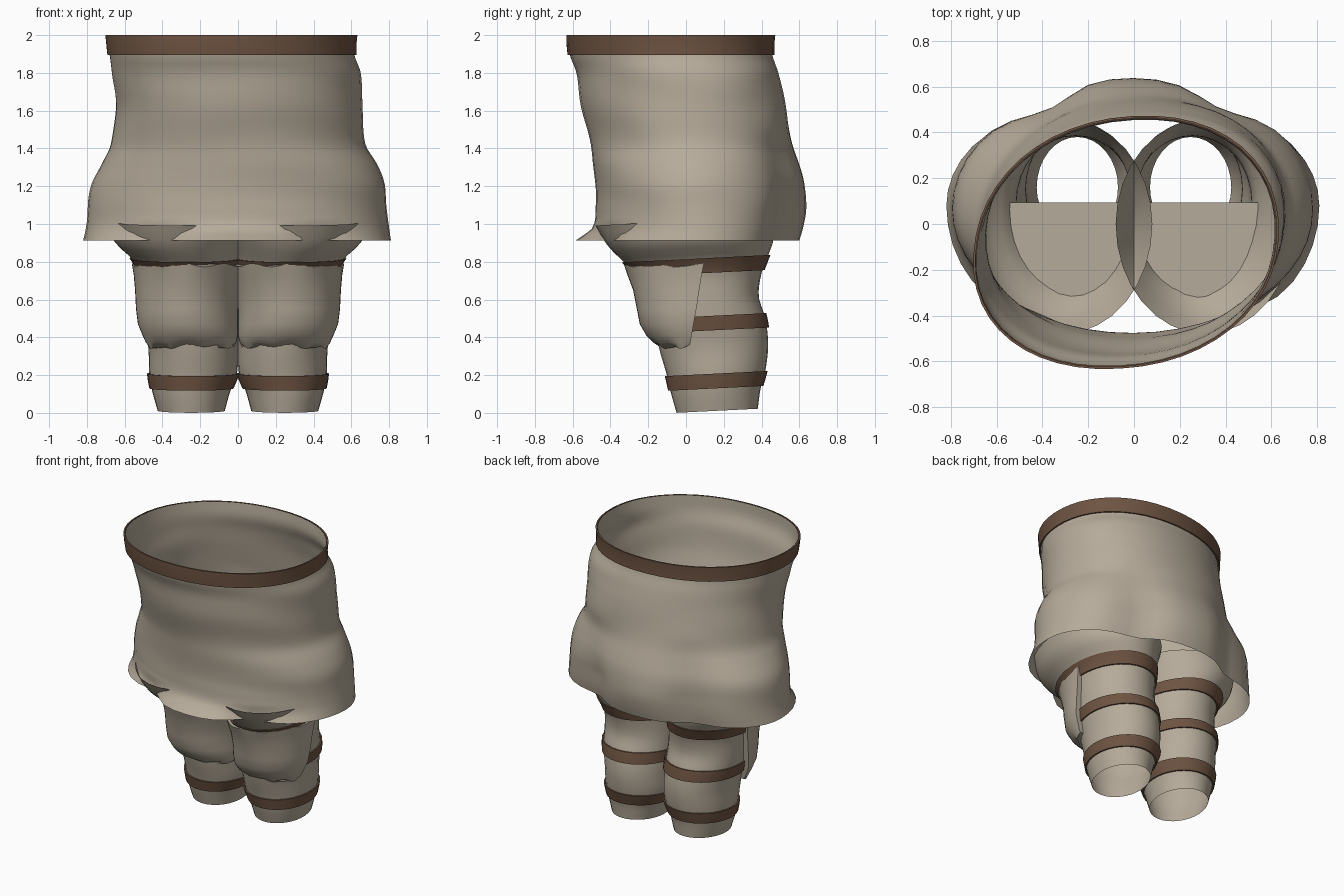
import bpy, bmesh, math

cube = bpy.data.objects.get("Cube")
if cube:
    bpy.data.objects.remove(cube, do_unlink=True)


def material(name, rgb):
    m = bpy.data.materials.new(name)
    m.use_nodes = True
    m.diffuse_color = (*rgb, 1)
    bsdf = next(n for n in m.node_tree.nodes if n.type == "BSDF_PRINCIPLED")
    bsdf.inputs["Base Color"].default_value = (*rgb, 1)
    bsdf.inputs["Roughness"].default_value = 0.8
    return m


CLOTH = material("beige cloth", (0.47, 0.41, 0.325))
LEATHER = material("brown leather", (0.155, 0.088, 0.054))


def clamp(v):
    return max(0.0, min(1.0, v))


def sample(profile, z):
    """Smoothly interpolate a ring (z, x0, x1, front, widest, back) at height z."""
    i = 0
    while i < len(profile) - 2 and z > profile[i + 1][0]:
        i += 1
    a, b = profile[i], profile[i + 1]
    p, q = profile[max(i - 1, 0)], profile[min(i + 2, len(profile) - 1)]
    h = b[0] - a[0]
    t = (z - a[0]) / h
    ring = [z]
    for k in range(1, 6):
        m0 = (b[k] - p[k]) / (b[0] - p[0]) * h
        m1 = (q[k] - a[k]) / (q[0] - a[0]) * h
        ring.append((2*t**3 - 3*t**2 + 1) * a[k] + (t**3 - 2*t**2 + t) * m0
                    + (3*t**2 - 2*t**3) * b[k] + (t**3 - t**2) * m1)
    return ring


def ring_points(ring, n, tilt=0, grow=0):
    """Closed ring; above the hips it turns squarer and skews to one diagonal."""
    z, x0, x1, front, mid, back = ring
    waist = clamp((z - 1.2) / 0.5)
    square, skew = 1 - 0.06 * waist, 0.055 * waist
    pts = []
    for i in range(n):
        a = math.tau * i / n
        c, s = (math.copysign(abs(v) ** square, v) for v in (math.cos(a), math.sin(a)))
        dx = ((x1 - x0) / 2 + grow) * c
        dy = ((back - mid if s > 0 else mid - front) + grow) * s
        y = mid + dy + skew * dx
        pts.append(((x0 + x1) / 2 + dx + skew * dy, y, z + tilt * y))
    return pts


def loft(name, rings, mat, side=1, caps=False):
    bm = bmesh.new()
    rows = [[bm.verts.new((x * side, y, z)) for x, y, z in r] for r in rings]
    n = len(rows[0])
    for lo, hi in zip(rows, rows[1:]):
        for i in range(n):
            j = (i + 1) % n
            f = [lo[i], lo[j], hi[j], hi[i]]
            bm.faces.new(f if side > 0 else f[::-1])
    if caps:
        bm.faces.new(rows[0])
        bm.faces.new(rows[-1])
        bmesh.ops.recalc_face_normals(bm, faces=bm.faces)
    me = bpy.data.meshes.new(name)
    bm.to_mesh(me)
    bm.free()
    me.materials.append(mat)
    ob = bpy.data.objects.new(name, me)
    bpy.context.collection.objects.link(ob)
    bpy.ops.object.select_all(action="DESELECT")
    ob.select_set(True)
    bpy.context.view_layer.objects.active = ob
    bpy.ops.object.shade_smooth_by_angle(angle=math.radians(40))


def band(name, profile, z0, z1, n, side=1, tilt=0):
    edges = [(z0, 0.002), (z0, 0.012), ((z0 + z1) / 2, 0.012), (z1, 0.012), (z1, 0.002)]
    loft(name, [ring_points(sample(profile, z), n, tilt, g) for z, g in edges],
         LEATHER, side)


# Tunic body: open tube, flared at the hem
TUNIC = [
    (0.913, -0.82, 0.81, -0.585, 0.08, 0.60),
    (0.98, -0.805, 0.80, -0.495, 0.08, 0.62),
    (1.10, -0.79, 0.785, -0.48, 0.07, 0.64),
    (1.22, -0.775, 0.775, -0.48, 0.06, 0.625),
    (1.32, -0.725, 0.735, -0.49, 0.04, 0.595),
    (1.42, -0.67, 0.675, -0.505, 0.02, 0.565),
    (1.60, -0.65, 0.66, -0.55, 0.0, 0.53),
    (1.80, -0.665, 0.65, -0.58, -0.05, 0.49),
    (1.90, -0.68, 0.615, -0.615, -0.09, 0.455),
    (2.00, -0.69, 0.62, -0.62, -0.1, 0.46),
]


def tunic_points(z):
    """Tunic ring with soft folds, and drapes pulled in beside the middle."""
    ring = sample(TUNIC, z)
    cx, mid, pts = (ring[1] + ring[2]) / 2, ring[4], []
    fold = 0.008 * clamp((z - 1.0) * 8) * clamp((1.88 - z) * 8)
    for i, (x, y, h) in enumerate(ring_points(ring, 48)):
        a = math.tau * i / 48
        drape = math.exp(-((abs(math.cos(a)) - 0.52) / 0.2) ** 2)
        depth = 0.12 * clamp((1.5 - z) / 0.4) if y > mid else 0.13 * clamp((1.0 - z) / 0.087)
        k = 1 - depth * drape
        k += fold * math.sin(z * 17 + 2 * math.sin(a * 2 + 1)) * abs(math.sin(a * 1.5))
        pts.append((cx + (x - cx) * k, mid + (y - mid) * k, h))
    return pts


STEPS = 36
loft("tunic", [tunic_points(0.913 + 1.087 * i / STEPS) for i in range(STEPS + 1)], CLOTH)
band("waist_belt", TUNIC, 1.895, 2.0, 48)

# Trouser leg: leaning open tube, wide at the thigh
LEG = [
    (0.003, 0.07, 0.425, -0.05, 0.16, 0.38),
    (0.11, 0.04, 0.455, -0.08, 0.16, 0.395),
    (0.20, 0.005, 0.47, -0.10, 0.16, 0.42),
    (0.34, 0.0, 0.475, -0.14, 0.15, 0.435),
    (0.48, 0.0, 0.50, -0.17, 0.13, 0.42),
    (0.60, 0.0, 0.51, -0.20, 0.11, 0.385),
    (0.72, 0.0, 0.52, -0.25, 0.08, 0.40),
    (0.80, 0.0, 0.55, -0.315, 0.06, 0.43),
    (0.90, -0.03, 0.65, -0.41, 0.02, 0.465),
    (1.016, -0.08, 0.70, -0.48, 0.0, 0.46),
]
LEAN = 0.05

# Knee pad sections: height, inner x, outer x, front y, back y
PAD = [
    (0.35, 0.02, 0.475, -0.13, 0.02),
    (0.37, 0.01, 0.487, -0.17, 0.023),
    (0.41, 0.0, 0.505, -0.21, 0.03),
    (0.47, 0.0, 0.53, -0.245, 0.04),
    (0.55, 0.0, 0.54, -0.26, 0.055),
    (0.65, -0.015, 0.545, -0.28, 0.07),
    (0.73, -0.035, 0.552, -0.31, 0.083),
    (0.782, -0.05, 0.562, -0.33, 0.095),
]


def pad_points(section, n=24):
    z, x0, x1, front, back = section
    pts = []
    for i in range(n + 1):
        a = math.pi * (1 + i / n)
        c, s = math.cos(a), math.sin(a)
        # uneven cloth edge at the top and bottom
        ripple = 0.01 * math.sin(i * 1.1) if z > 0.75 or z < 0.36 else 0
        pts.append(((x0 + x1) / 2 + (x1 - x0) / 2 * c, back - (back - front) * abs(s), z + ripple))
    return pts


for label, side in (("left", 1), ("right", -1)):
    rings = [ring_points(sample(LEG, 0.003 + 1.013 * i / 28), 32, LEAN)
             for i in range(29)]
    loft(label + "_trouser_leg", rings, CLOTH, side)
    for part, z0, z1 in (("ankle", 0.122, 0.20), ("shin", 0.43, 0.507),
                         ("thigh", 0.735, 0.814)):
        band(f"{label}_{part}_strap", LEG, z0, z1, 32, side, LEAN)
    loft(label + "_knee_pad", [pad_points(s) for s in PAD], CLOTH, side, caps=True)
